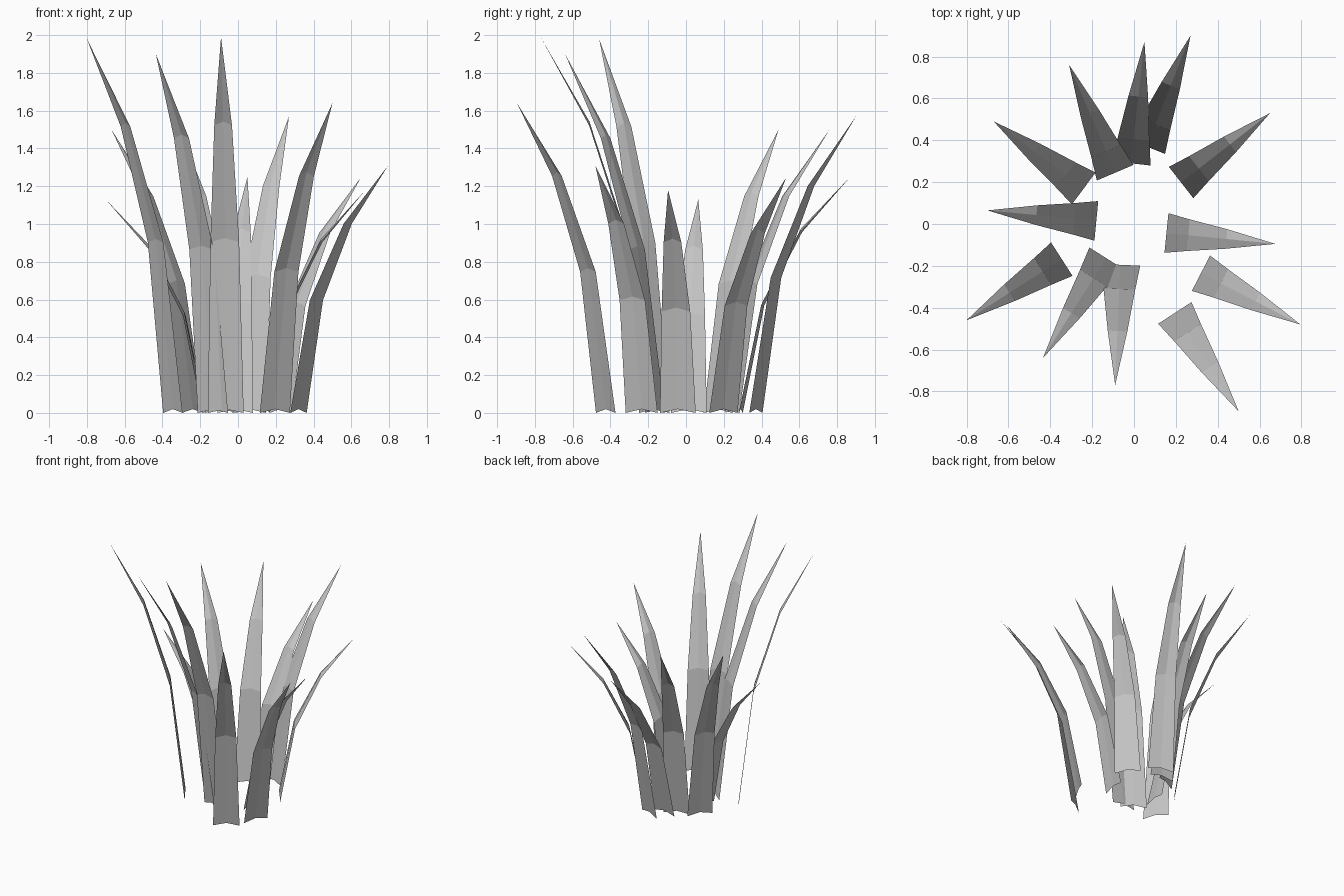
import bpy, bmesh
from mathutils import Vector

if "Cube" in bpy.data.objects:
    bpy.data.objects.remove(bpy.data.objects["Cube"])

leaf_mat = bpy.data.materials.new("leaf grey")
leaf_mat.diffuse_color = (0.55, 0.55, 0.55, 1)
leaf_mat.use_nodes = True
leaf_mat.node_tree.nodes["Principled BSDF"].inputs["Base Color"].default_value = leaf_mat.diffuse_color

# Shared blade profile: (height fraction, reach fraction, half width)
ROWS = [(0.0, 0.0, 0.095), (0.455, 0.2, 0.076), (0.765, 0.55, 0.047)]
FOLD = 0.02  # raised centre crease


def grass_blade(name, base, tip, height):
    """Creased, outward-bending blade from a base centre to a pointed tip."""
    base, tip = Vector((*base, 0)), Vector((*tip, 0))
    reach = tip - base
    side = Vector((-reach.y, reach.x, 0)).normalized()
    bm = bmesh.new()
    rows = []
    for h, r, half in ROWS:
        mid = base + reach * r + Vector((0, 0, h * height))
        rows.append([bm.verts.new(mid + side * half * s + Vector((0, 0, FOLD * (s == 0))))
                     for s in (-1, 0, 1)])
    point = bm.verts.new(tip + Vector((0, 0, height)))
    # Two strips of quads either side of the crease
    for low, high in zip(rows, rows[1:]):
        for i in range(2):
            bm.faces.new((low[i], low[i + 1], high[i + 1], high[i]))
    # Pointed end
    for i in range(2):
        bm.faces.new((rows[-1][i], rows[-1][i + 1], point))
    mesh = bpy.data.meshes.new(name)
    bm.to_mesh(mesh)
    bm.free()
    mesh.materials.append(leaf_mat)
    bpy.context.collection.objects.link(bpy.data.objects.new(name, mesh))


# Ring of blades: base centre, tip position, height
BLADES = [
    ((0.06, 0.37), (0.27, 0.90), 1.57),
    ((-0.015, 0.29), (0.05, 0.87), 1.25),
    ((-0.09, 0.245), (-0.31, 0.76), 1.50),
    ((-0.24, 0.17), (-0.67, 0.49), 1.50),
    ((-0.18, 0.015), (-0.70, 0.065), 1.13),
    ((-0.345, -0.168), (-0.80, -0.46), 1.98),
    ((-0.133, -0.163), (-0.435, -0.64), 1.90),
    ((-0.065, -0.195), (-0.09, -0.77), 1.99),
    ((0.195, -0.425), (0.50, -0.895), 1.64),
    ((0.32, -0.235), (0.795, -0.48), 1.31),
    ((0.155, -0.043), (0.675, -0.095), 1.18),
    ((0.225, 0.198), (0.65, 0.53), 1.245),
]
for n, (base, tip, height) in enumerate(BLADES, 1):
    grass_blade(f"grass_blade_{n}", base, tip, height)
